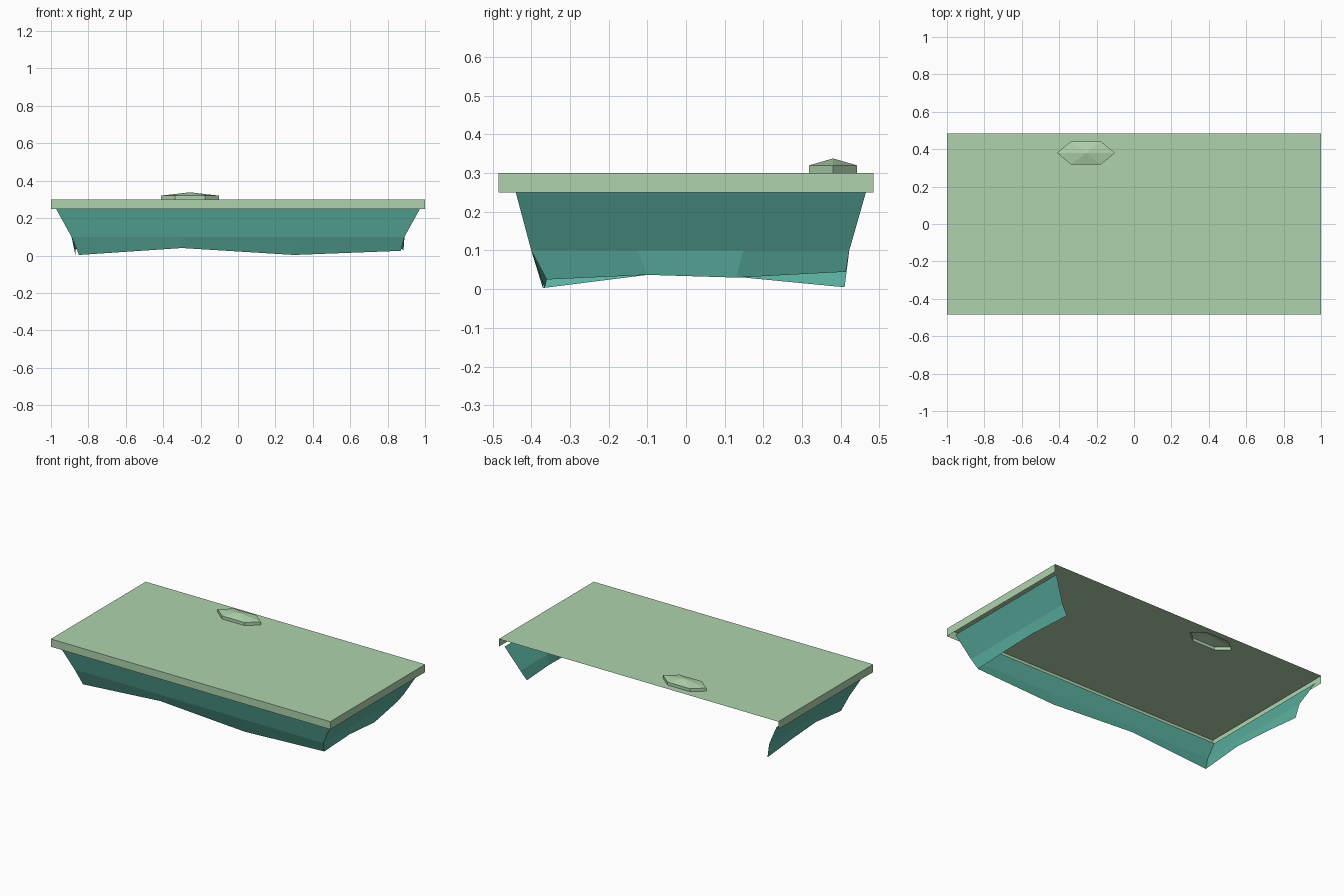
import bpy
import bmesh
from mathutils import Vector

cube = bpy.data.objects.get("Cube")
if cube:
    bpy.data.objects.remove(cube)


def material(name, rgb):
    mat = bpy.data.materials.new(name)
    mat.use_nodes = True
    color = (*rgb, 1.0)
    mat.diffuse_color = color
    mat.node_tree.nodes["Principled BSDF"].inputs["Base Color"].default_value = color
    return mat


def finish(bm, name, mat):
    mesh = bpy.data.meshes.new(name)
    bm.to_mesh(mesh)
    bm.free()
    mesh.materials.append(mat)
    obj = bpy.data.objects.new(name, mesh)
    bpy.context.collection.objects.link(obj)
    return obj


def strip(bm, upper, lower):
    """Join two rows of vertices with quads."""
    for i in range(len(upper) - 1):
        bm.faces.new((upper[i], lower[i], lower[i + 1], upper[i + 1]))


green = material("pale green", (0.43, 0.65, 0.42))
teal = material("teal", (0.105, 0.44, 0.355))

TOP, RIM = 0.30, 0.25
HALF_X, HALF_Y = 1.0, 0.485

# Hexagon outline shared by the opening in the top and the raised cap
cx, cy = -0.257, 0.38
hexagon = [(cx + dx, cy + dy) for dx, dy in
           ((-0.155, 0), (-0.08, -0.062), (0.08, -0.062),
            (0.155, 0), (0.08, 0.062), (-0.08, 0.062))]

# Thin top with a hexagonal opening, rimmed on three sides and open at the back
bm = bmesh.new()
corners = [(-HALF_X, HALF_Y), (-HALF_X, -HALF_Y), (HALF_X, -HALF_Y), (HALF_X, HALF_Y)]
upper = [bm.verts.new((x, y, TOP)) for x, y in corners]
opening = [bm.verts.new((x, y, TOP)) for x, y in hexagon]
edges = []
for loop in (upper, opening):
    edges += [bm.edges.new((v, loop[i - 1])) for i, v in enumerate(loop)]
bmesh.ops.triangle_fill(bm, use_beauty=True, edges=edges)
bm.normal_update()
for face in bm.faces:
    if face.normal.z < 0:
        face.normal_flip()
lower = [bm.verts.new((x, y, RIM)) for x, y in corners]
strip(bm, upper, lower)
finish(bm, "top_slab", green)

# Raised hexagonal cap with a shallow peak
bm = bmesh.new()
base = [bm.verts.new((x, y, TOP)) for x, y in hexagon]
brim = [bm.verts.new((x, y, TOP + 0.02)) for x, y in hexagon]
strip(bm, brim + brim[:1], base + base[:1])
peak = bm.verts.new((cx, cy, TOP + 0.038))
for i in range(len(brim)):
    bm.faces.new((brim[i - 1], brim[i], peak))
finish(bm, "raised_cap", green)


def ring(half_x, front, back, z):
    """Points along three walls, each wall split into thirds."""
    c = [Vector(p) for p in ((-half_x, back, z), (-half_x, front, z),
                             (half_x, front, z), (half_x, back, z))]
    points = [c[w].lerp(c[w + 1], s / 3) for w in range(3) for s in range(3)]
    return points + [c[3]]


# Tapered skirt on three sides with an uneven hem
hem = [(-0.87, 0.41, 0.005), (-0.87, 0.15, 0.03), (-0.86, -0.10, 0.037),
       (-0.85, -0.37, 0.003), (-0.30, -0.366, 0.04), (0.30, -0.365, 0.003),
       (0.87, -0.36, 0.025), (0.87, -0.10, 0.037), (0.885, 0.13, 0.03),
       (0.85, 0.413, 0.045)]
bm = bmesh.new()
rows = [[bm.verts.new(p) for p in row] for row in
        (ring(0.973, -0.44, 0.465, RIM), ring(0.89, -0.40, 0.422, 0.10), hem)]
strip(bm, rows[0], rows[1])
strip(bm, rows[1], rows[2])
finish(bm, "skirt", teal)
